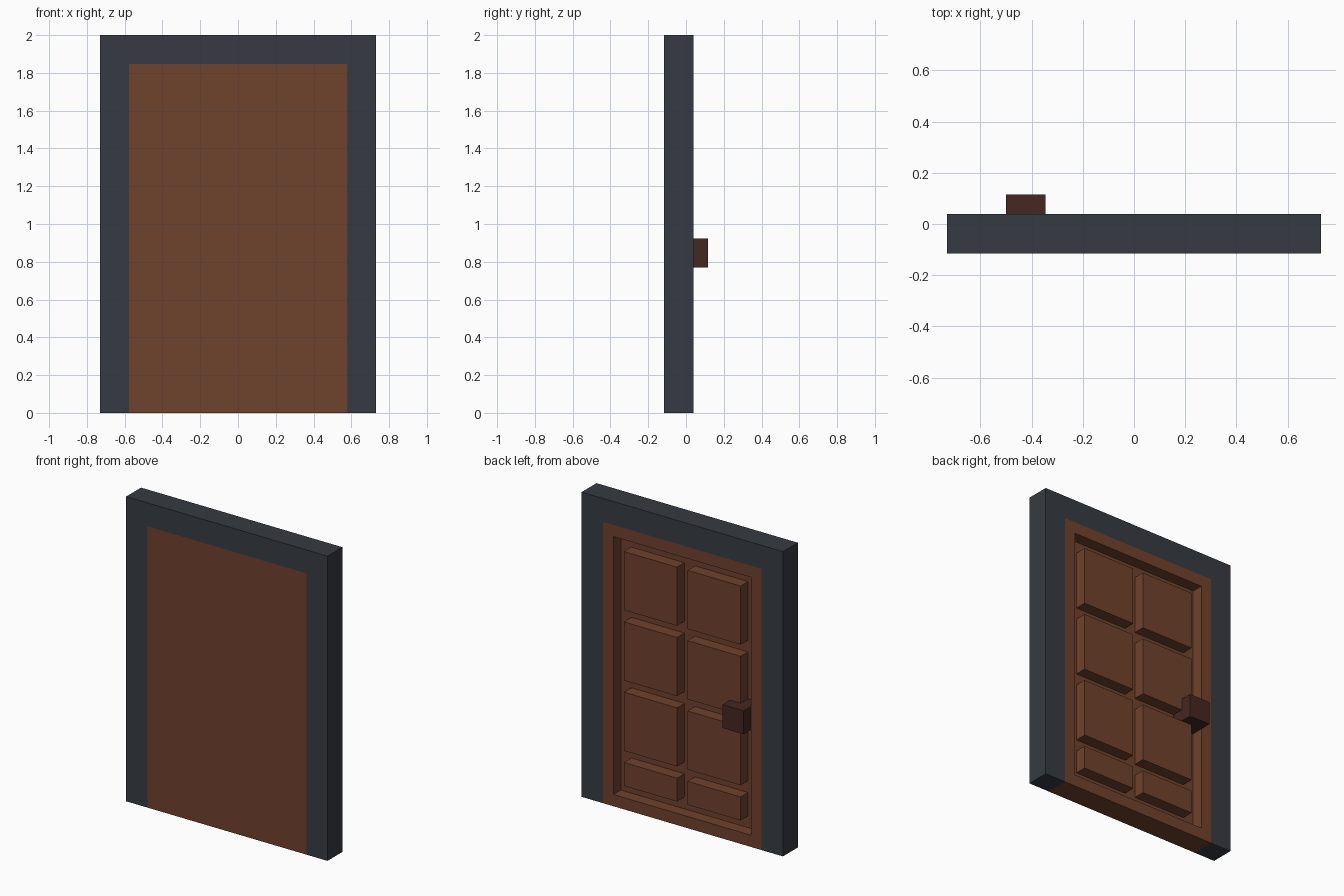
import bpy, bmesh
from mathutils import Vector

if "Cube" in bpy.data.objects:
    bpy.data.objects.remove(bpy.data.objects["Cube"])

U = 1 / 26  # the model sits on a regular block grid


def material(name, rgb):
    m = bpy.data.materials.new(name)
    m.diffuse_color = (*rgb, 1)
    m.use_nodes = True
    m.node_tree.nodes["Principled BSDF"].inputs["Base Color"].default_value = m.diffuse_color
    return m


def finish(name, bm, mat):
    bmesh.ops.recalc_face_normals(bm, faces=bm.faces)
    bmesh.ops.scale(bm, vec=(U, U, U), verts=bm.verts)
    mesh = bpy.data.meshes.new(name)
    bm.to_mesh(mesh)
    bm.free()
    mesh.materials.append(mat)
    ob = bpy.data.objects.new(name, mesh)
    bpy.context.collection.objects.link(ob)
    return ob


def box(x0, x1, y0, y1, z0, z1):
    bm = bmesh.new()
    bmesh.ops.create_cube(bm, size=1)
    lo, hi = Vector((x0, y0, z0)), Vector((x1, y1, z1))
    bmesh.ops.scale(bm, vec=hi - lo, verts=bm.verts)
    bmesh.ops.translate(bm, vec=(lo + hi) / 2, verts=bm.verts)
    return bm


slate = material("slate", (0.037, 0.044, 0.054))
wood = material("wood", (0.159, 0.054, 0.026))
dark_wood = material("dark_wood", (0.060, 0.020, 0.015))

# Frame: inverted U profile extruded through the wall thickness
bm = bmesh.new()
outline = [(-19, 0), (-19, 52), (19, 52), (19, 0), (15, 0), (15, 48), (-15, 48), (-15, 0)]
face = bm.faces.new([bm.verts.new((x, -3, z)) for x, z in outline])
ext = bmesh.ops.extrude_face_region(bm, geom=[face], use_keep_orig=True)
bmesh.ops.translate(bm, vec=(0, 4, 0),
                    verts=[v for v in ext["geom"] if isinstance(v, bmesh.types.BMVert)])
finish("door_frame", bm, slate)

# Door leaf: flat front, back face inset and sunk to leave a raised rim
bm = box(-15, 15, -3, 1, 0, 48)
bm.normal_update()
back = max(bm.faces, key=lambda f: f.calc_center_median().y)
bmesh.ops.inset_region(bm, faces=[back], thickness=2, use_even_offset=True)
ext = bmesh.ops.extrude_discrete_faces(bm, faces=[back])
bmesh.ops.translate(bm, vec=(0, -2, 0), verts=ext["faces"][0].verts)
finish("door_leaf", bm, wood)

# Raised panels inside the recess: three square rows and a short bottom row
for row, (z0, z1) in enumerate([(4, 8), (10, 20), (22, 32), (34, 44)]):
    for side, x0 in (("left", -11), ("right", 1)):
        finish(f"panel_{side}_{row + 1}", box(x0, x0 + 10, -1, 1, z0, z1), wood)

# Handle: block rooted in the recess, standing proud of the back
finish("handle", box(-13, -9, -1, 3, 20, 24), dark_wood)
